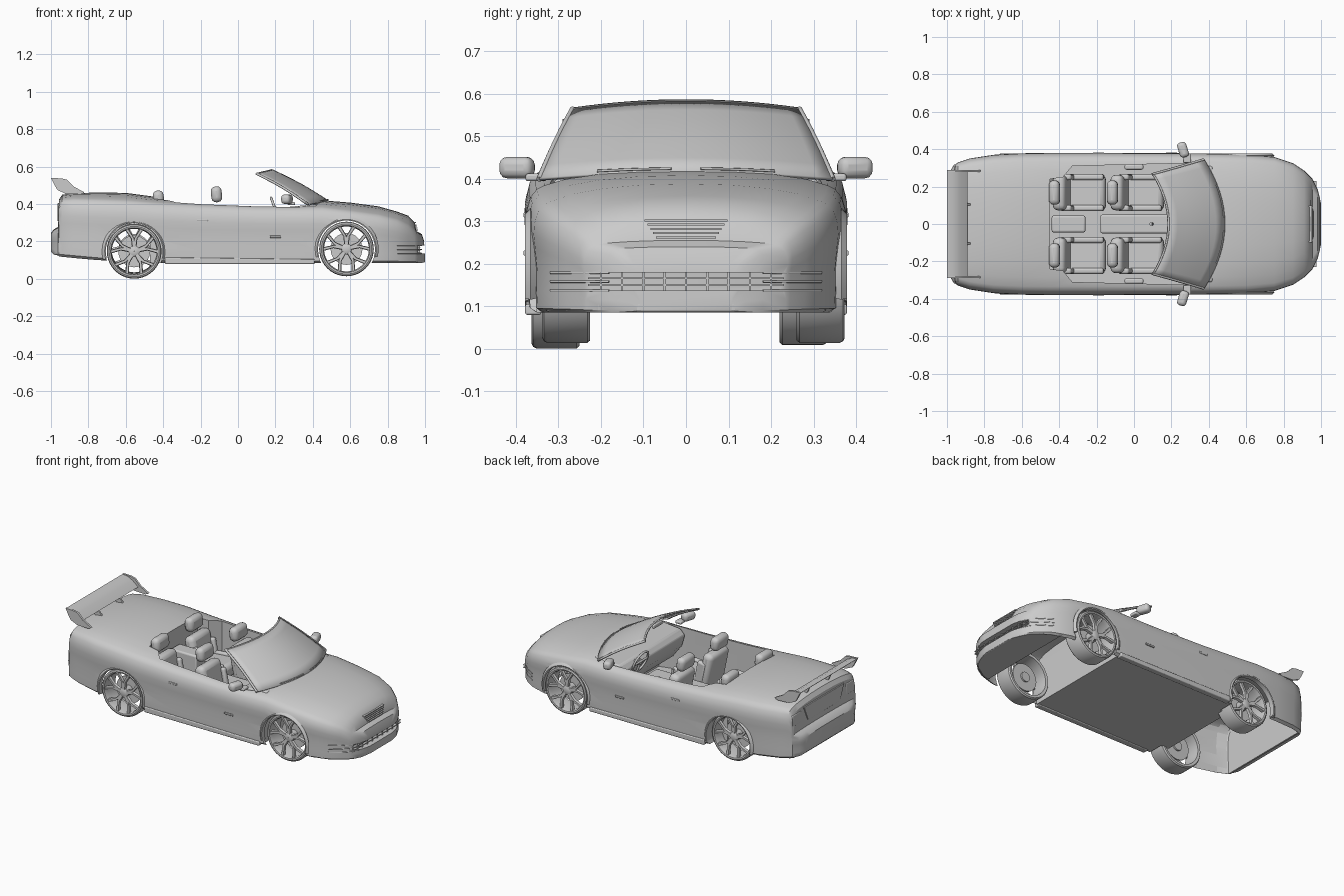
import bpy, bmesh, math
from mathutils import Vector, Matrix

if "Cube" in bpy.data.objects:
    bpy.data.objects.remove(bpy.data.objects["Cube"])

def make(name, verts, faces, smooth=True, bevel=0):
    me = bpy.data.meshes.new(name)
    me.from_pydata(verts, [], faces)
    bm = bmesh.new()
    bm.from_mesh(me)
    bmesh.ops.recalc_face_normals(bm, faces=bm.faces)
    bm.to_mesh(me)
    bm.free()
    ob = bpy.data.objects.new(name, me)
    bpy.context.collection.objects.link(ob)
    if bevel:
        m = ob.modifiers.new("bevel", 'BEVEL')
        m.width, m.segments = bevel, 3
    if smooth:
        activate(ob)
        bpy.ops.object.shade_smooth_by_angle(angle=math.radians(35))
    return ob

def activate(ob):
    bpy.ops.object.select_all(action='DESELECT')
    ob.select_set(True)
    bpy.context.view_layer.objects.active = ob

def rings(name, rows, closed_rows=False, **kw):
    """Skin closed rings; cap the ends unless the rows wrap round."""
    n, k = len(rows[0]), len(rows)
    f = [(i * n + j, i * n + (j + 1) % n, (i + 1) % k * n + (j + 1) % n, (i + 1) % k * n + j)
         for i in range(k if closed_rows else k - 1) for j in range(n)]
    if not closed_rows:
        f += [tuple(range(n)), tuple(range((k - 1) * n, k * n))]
    return make(name, [p for r in rows for p in r], f, **kw)

def prism_y(name, prof, y0, y1, **kw):
    return rings(name, [[(x, y, z) for x, z in prof] for y in (y0, y1)], **kw)

def prism_z(name, prof, z0, z1, **kw):
    return rings(name, [[(x, y, z) for x, y in prof] for z in (z0, z1)], **kw)

def box(name, c, s, bevel=0, tilt=0):
    hx, hz = s[0] / 2, s[2] / 2
    ob = prism_y(name, [(-hx, -hz), (hx, -hz), (hx, hz), (-hx, hz)], -s[1] / 2, s[1] / 2, bevel=bevel)
    ob.location, ob.rotation_euler = c, (0, tilt, 0)
    return ob

def lathe_y(name, prof, c, n=40):
    rows = [[(c[0] + r * math.cos(a), c[1] + y, c[2] + r * math.sin(a)) for r, y in prof]
            for a in [2 * math.pi * i / n for i in range(n)]]
    return rings(name, rows, True)

# Body stations: x, half width, bottom, shoulder height, centre height
S = [(-1, .24, .145, .24, .245), (-.985, .28, .13, .26, .265), (-.962, .318, .125, .272, .278),
     (-.957, .318, .12, .40, .425), (-.94, .33, .118, .425, .45), (-.88, .35, .112, .43, .458),
     (-.75, .37, .10, .427, .462), (-.6, .378, .093, .422, .46), (-.45, .38, .085, .41, .44),
     (-.2, .38, .085, .395, .42), (.1, .379, .085, .385, .405), (.3, .378, .085, .383, .405),
     (.45, .376, .085, .385, .42), (.6, .373, .085, .367, .408), (.75, .358, .085, .347, .388),
     (.85, .325, .085, .322, .36), (.91, .285, .085, .295, .338), (.945, .25, .085, .265, .30),
     (.955, .24, .085, .245, .255), (.982, .185, .085, .235, .24), (.994, .14, .088, .20, .205),
     (1, .11, .09, .13, .135)]
SIDE = [(.93, 0), (.975, .04), (.98, .2), (.978, .4), (.99, .58), (1, .7), (.995, .8), (.97, .91), (.93, .97), (.88, 1)]
TOP = [(.75, .4), (.55, .72), (.3, .93), (0, 1)]

def station(x):
    for a, b in zip(S, S[1:]):
        if a[0] <= x <= b[0]:
            t = (x - a[0]) / (b[0] - a[0])
            return [p + (q - p) * t for p, q in zip(a, b)]

def section(x, inset=0):
    x, w, zb, zs, zt = station(x)
    w, zs, zt = w - inset, zs - inset, zt - inset
    if inset:
        zb = -.02
    half = [(f * w, zb + g * (zs - zb)) for f, g in SIDE] + [(f * w, zs + g * (zt - zs)) for f, g in TOP]
    return [(x, y, z) for y, z in half] + [(x, -y, z) for y, z in half[-2::-1]]

body = rings("body_shell", [section(s[0]) for s in S])

# Cutters: cockpit, hollow nose and tail, wheel arches, bumper intake
WHEELS = [(.58, .16, -.282), (.58, .16, .317), (-.555, .147, -.307), (-.555, .155, .277)]
half = [(-.45, .24), (-.38, .25), (-.33, .31), (.3, .325), (.4, .3)]
cut = [prism_z("cutter", half + [(x, -y) for x, y in half[::-1]], .108, .8, smooth=False)]
for a, b in ((-.945, -.47), (.418, .925)):
    xs = [a] + [s[0] for s in S if a < s[0] < b] + [b]
    cut.append(rings("cutter", [section(x, .018) for x in xs], smooth=False))
for x, z, _ in WHEELS[::2]:
    for s in (1, -1):
        circ = [(x + .154 * math.cos(i * math.pi / 24), z + .154 * math.sin(i * math.pi / 24)) for i in range(48)]
        cut.append(prism_y("cutter", circ, s * .26, s * .5, smooth=False))
cut.append(box("cutter", (1.04, 0, .158), (.16, .46, .042)))
activate(body)
for c in cut:
    c.hide_render = True
    m = body.modifiers.new("cut", 'BOOLEAN')
    m.operation, m.solver, m.object = 'DIFFERENCE', 'EXACT', c
    bpy.ops.object.modifier_apply(modifier=m.name)
for c in cut:
    bpy.data.objects.remove(c)
activate(body)
bpy.ops.object.shade_smooth_by_angle(angle=math.radians(30))

# Arch lips and side skirts
for x, z, _ in WHEELS[::2]:
    for s in (1, -1):
        rows = []
        for i in range(25):
            a = math.radians(-15 + 210 * i / 24)
            rows.append([(x + r * math.cos(a), s * y, z + r * math.sin(a))
                         for r, y in ((.152, .345), (.152, .376), (.158, .378), (.172, .365))])
        rings("arch_lip", rows)
for s in (1, -1):
    prism_y("side_skirt", [(-.39, .08), (.41, .08), (.41, .105), (-.39, .115)], s * .34, s * .378, bevel=.005)
    for x in (-.19, .2):
        box("door_handle", (x, s * .378, .315 if x < 0 else .225), (.06, .008, .012), .003)

# Wheels
for x, z, y in WHEELS:
    s = 1 if y > 0 else -1
    P = [(.134, .056), (.142, .052), (.146, .044), (.146, -.05), (.14, -.057), (.124, -.055), (.12, .03), (.126, .054)]
    lathe_y("tyre_and_rim", [(r, s * q) for r, q in P], (x, y, z))
    lathe_y("brake_disc", [(.01, s * -.01), (.085, s * -.01), (.085, s * -.02), (.01, s * -.02)], (x, y, z), 32)
    lathe_y("hub", [(.001, s * .046), (.02, s * .046), (.03, s * .04), (.03, s * -.03), (.001, s * -.03)], (x, y, z), 20)
    for k in range(5):
        for d in (-1, 1):
            a0 = math.radians(72 * k + 90)
            ring = []
            for r, off, w, q in ((.018, .08, .010, .044), (.07, .12, .009, .046), (.124, .32, .01, .05)):
                a = a0 + d * off
                c = Vector((x + r * math.cos(a), y, z + r * math.sin(a)))
                t = Vector((-math.sin(a), 0, math.cos(a))) * w
                o, i = Vector((0, s * q, 0)), Vector((0, s * (q - .016), 0))
                ring.append([c + t + i, c + t * .7 + o, c - t * .7 + o, c - t + i])
            rings("spoke", ring, smooth=False)

# Windscreen with header rail, pillars and wipers
def screen(u, v):
    b = Vector((.485 - .115 * u * u, .35 * u, .414 - .016 * u * u))
    t = Vector((.18 - .085 * u * u, .27 * u, .583 - .02 * u * u))
    return b.lerp(t, v) + Vector((.004, 0, .007)) * math.sin(math.pi * v)
NU, NV = 16, 6
ws = make("windscreen", [screen(2 * i / NU - 1, j / NV) for j in range(NV + 1) for i in range(NU + 1)],
          [(j * (NU + 1) + i, j * (NU + 1) + i + 1, (j + 1) * (NU + 1) + i + 1, (j + 1) * (NU + 1) + i)
           for j in range(NV) for i in range(NU)])
m = ws.modifiers.new("thick", 'SOLIDIFY')
m.thickness, m.offset = .008, 0

def tube(name, pts, r, cyclic=False):
    cu = bpy.data.curves.new(name, 'CURVE')
    cu.dimensions, cu.bevel_depth, cu.bevel_resolution, cu.use_fill_caps = '3D', r, 2, True
    sp = cu.splines.new('POLY')
    sp.points.add(len(pts) - 1)
    sp.use_cyclic_u = cyclic
    for p, q in zip(sp.points, pts):
        p.co = (*q, 1)
    ob = bpy.data.objects.new(name, cu)
    bpy.context.collection.objects.link(ob)
    return ob
for s in (1, -1):
    tube("windscreen_pillar", [screen(s * .985, j / 6) for j in range(7)], .007)
tube("header_rail", [screen(i / 8 - 1, .98) for i in range(17)], .005)
for u in (-.6, .1):
    tube("wiper", [screen(u + .1 * i, .03) + Vector((.006, 0, .004)) for i in range(6)], .003)
box("rear_view_mirror", (.2, 0, .54), (.015, .09, .025), .006)

# Door mirrors
for s in (1, -1):
    mi = box("door_mirror", (.262, s * .397, .426), (.05, .082, .05), .018)
    mi.rotation_euler = (0, 0, s * .3)
    box("mirror_stalk", (.285, s * .352, .403), (.04, .05, .018), .006)

# Rear wing
prism_y("wing_blade", [(-1, .538), (-.965, .534), (-.93, .517), (-.89, .485), (-.9, .479), (-.94, .497), (-.98, .52)], -.28, .28)
for s in (1, -1):
    prism_y("wing_end_plate", [(-1, .54), (-.94, .537), (-.915, .53), (-.88, .495), (-.82, .462), (-.84, .452), (-.92, .455),
                               (-.965, .475), (-.98, .5)], s * .277, s * .29)
    prism_y("wing_support", [(-.95, .51), (-.9, .49), (-.87, .45), (-.92, .45)], s * .1, s * .11)

# Nose grille, intake bars, tail panel and lamps
for i in range(5):
    z = .262 + .01 * i
    box("grille_slat", (.953 - .003 * i, 0, z), (.02, .14 + .014 * i, .005))
near = [(s[0], s[1] * .978) for s in S[:14:-1]]
for z in (.137, .158, .179):
    pts = [(x, y, z) for x, y in near if y < .33 and x < .99]
    for s in (1, -1):
        tube("intake_side_bar", [(x - .001, s * y, z) for x, y, z in pts], .003)
for z in (.15, .166):
    box("intake_bar", (.968, 0, z), (.016, .46, .004))
for i in range(9):
    box("intake_post", (.966, -.2 + .05 * i, .158), (.016, .005, .042))
rings("tail_panel", [[(x, -.2, .405), (x, .2, .405), (x, .16, .31), (x, -.16, .31)] for x in (-.965, -.952)], bevel=.003)
for s in (1, -1):
    box("tail_lamp", (-.954, s * .265, .355), (.014, .085, .07), .005)
prism_z("front_lip", [(.8, -.33), (.9, -.28), (.97, -.205), (1, -.11), (1, .11), (.97, .205), (.9, .28), (.8, .33)], .088, .108, bevel=.004)

# Interior: seats, console, dashboard, steering wheel, door pulls
def seat(x, y, top, name):
    box(name + "_cushion", (x + .1, y, .195), (.24, .19, .085), .028, -.08)
    box(name + "_back", (x - .01, y, (top + .12) / 2), (.07, .19, top - .13), .028, -.2)
    for s in (1, -1):
        box(name + "_bolster", (x + .02, y + s * .083, (top + .1) / 2), (.06, .032, top - .22), .012, -.2)
        box(name + "_cushion_bolster", (x + .11, y + s * .083, .21), (.2, .032, .085), .012, -.08)
    box(name + "_headrest", (x - .055, y, top + .05), (.058, .13, .085), .025, -.1)
for y in (-.168, .168):
    seat(-.06, y, .402, "front_seat")
    seat(-.37, y, .38, "rear_seat")
box("rear_armrest", (-.35, 0, .24), (.18, .09, .2), .01)
box("centre_console", (.03, 0, .17), (.42, .1, .13), .01)
tube("gear_lever", [(.1, 0, .22), (.09, 0, .29)], .008)
prism_y("dashboard", [(.41, .11), (.3, .2), (.24, .28), (.22, .35), (.25, .383), (.42, .40)], -.31, .31, bevel=.01)
C = Vector((.2, .168, .37))
R = Matrix.Rotation(-.35, 3, 'Y')
ring = [C + R @ Vector((0, .068 * math.cos(i * math.pi / 14), .068 * math.sin(i * math.pi / 14))) for i in range(28)]
tube("steering_wheel", ring, .007, True)
for i in (0, 14, 21):
    tube("steering_spoke", [C, ring[i]], .007)
tube("steering_column", [C, C + Vector((.08, 0, -.03))], .018)
for s in (1, -1):
    box("door_pull", (0, s * .305, .30), (.1, .03, .035), .01)
